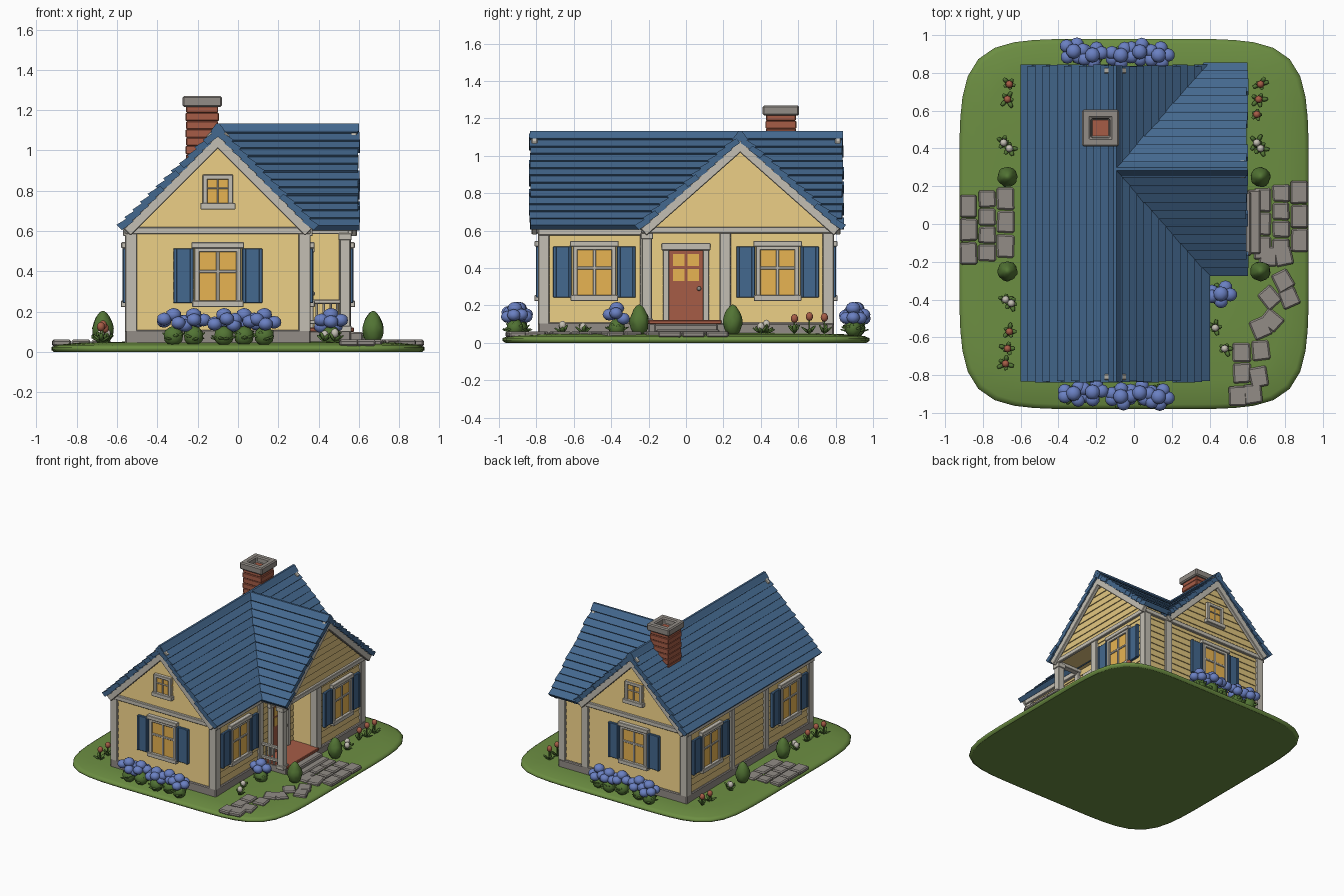
import bpy, bmesh, math, random
from mathutils import Matrix, Vector

if "Cube" in bpy.data.objects:
    bpy.data.objects.remove(bpy.data.objects["Cube"])

random.seed(4)
R = random.uniform


def mat(name, rgb):
    m = bpy.data.materials.new(name)
    m.diffuse_color = [((c / 255 + .055) / 1.055) ** 2.4 for c in rgb] + [1]
    m.use_nodes = True
    m.node_tree.nodes["Principled BSDF"].inputs["Base Color"].default_value = m.diffuse_color
    return m


BLUE = mat("slate blue", (68, 104, 142))
CREAM = mat("cream siding", (226, 198, 128))
TRIM = mat("pale trim", (196, 191, 180))
STONE = mat("grey stone", (146, 140, 134))
BRICK = mat("brick red", (166, 92, 70))
GRASS = mat("grass green", (108, 142, 66))
LEAF = mat("leaf green", (82, 116, 52))
BLOOM = mat("bloom blue", (106, 128, 194))
GLOW = mat("window yellow", (236, 184, 84))

parts = {}


def P(name, m, bevel=0):
    """Fetch or start the mesh of one named part."""
    if name not in parts:
        parts[name] = (bmesh.new(), m, bevel)
    return parts[name][0]


def loft(bm, rings, M=Matrix(), smooth=False):
    vs = [[bm.verts.new(M @ Vector(p)) for p in r] for r in rings]
    n = len(vs[0])
    for a, b in zip(vs, vs[1:]):
        for i in range(n):
            bm.faces.new((a[i], a[(i + 1) % n], b[(i + 1) % n], b[i])).smooth = smooth
    bm.faces.new(vs[0][::-1])
    bm.faces.new(vs[-1])


def rect(x0, x1, y0, y1, z, g=0):
    return [(x0 - g, y0 - g, z), (x1 + g, y0 - g, z), (x1 + g, y1 + g, z), (x0 - g, y1 + g, z)]


def box(bm, x0, x1, y0, y1, z0, z1, M=Matrix()):
    loft(bm, [rect(x0, x1, y0, y1, z0), rect(x0, x1, y0, y1, z1)], M)


def blob(bm, c, s, rot=Matrix(), sub=2):
    r = bmesh.ops.create_icosphere(bm, subdivisions=sub, radius=1,
                                   matrix=Matrix.Translation(c) @ rot @ Matrix.Diagonal((*s, 1)))
    for v in r["verts"]:
        for f in v.link_faces:
            f.smooth = True
    return r["verts"]


# lawn: rounded slab, slightly domed
def lawn_ring(s, z):
    out = []
    for i in range(72):
        a = 2 * math.pi * i / 72
        c, d = math.cos(a), math.sin(a)
        k = (abs(c) ** 6 + abs(d) ** 6) ** (-1 / 6)
        out.append((.925 * s * k * c, .98 * s * k * d, z))
    return out


loft(P("lawn", GRASS), [lawn_ring(s, z) for s, z in
     ((.985, 0), (1, .01), (1, .025), (.975, .036), (.85, .047), (.6, .052))], smooth=True)

# foundation
f = P("foundation", STONE, .006)
box(f, -.56, .36, -.79, .79, .03, .11)
box(f, .3, .56, -.2, .79, .03, .105)


# lap siding: stacked boards flaring at the lower edge
def siding(bm, z0, z1, n, shape):
    for i in range(n):
        a, b = z0 + (z1 - z0) * i / n, z0 + (z1 - z0) * (i + 1) / n
        loft(bm, [rect(*shape(a), a, .007), rect(*shape(b), b)])


w = P("wall_siding", CREAM)
siding(w, .11, .61, 10, lambda z: (-.54, .34, -.77, .77))
siding(w, .11, .61, 10, lambda z: (.3, .54, .2, .77))
g = P("gable_siding", CREAM)
siding(g, .61, 1.07, 9, lambda z: (max(-.54, -.1 - (1.08 - z)), min(.34, -.1 + 1.08 - z), -.77, .77))
siding(g, .61, 1.07, 9, lambda z: (-.05, .54, .29 - (1.08 - z) * 1.12, min(.77, .29 + (1.08 - z) * 1.12)))


# roofs: overlapping shingle courses on both slopes, with barge boards
def slope(half, side, t, h):
    n = Vector((.5, half)).normalized()
    return side * (half * t + n.x * h), 1.13 - .5 * t + n.y * h


def slab(bm, M, half, side, prof, v0, v1):
    pts = [slope(half, side, t, h) for t, h in prof]
    loft(bm, [[(u, v, z) for u, z in pts] for v in (v0, v1)], M)


def roof(bm, M, half, v0, v1, boards, n=13):
    for side in (-1, 1):
        for i in range(n):
            a, b = max(0, (i - .3) / n), (i + 1) / n
            slab(bm, M, half, side, [(a, -.014), (b, R(-.002, .003)), (b, -.035), (a, -.045)],
                 v0 + R(-.006, .006), v1 + R(-.006, .006))
        for v in boards:
            slab(P("barge_boards", TRIM, .004), M, half, side,
                 [(0, -.036), (.985, -.036), (.985, -.085), (0, -.085)], v, v + .03)
    loft(bm, [[(-.035, v, 1.098), (-.008, v, 1.134), (.008, v, 1.134), (.035, v, 1.098)] for v in (v0, v1)], M)


MAIN = Matrix.Translation((-.1, 0, 0))
CROSS = Matrix(((0, 1, 0, 0), (1, 0, 0, .29), (0, 0, 1, 0), (0, 0, 0, 1)))
roof(P("main_roof", BLUE), MAIN, .5, -.835, .84, (-.825, .797))
cr = P("cross_roof", BLUE)
roof(cr, CROSS, .565, -.1, .6, (.56,))
for s in (-1, 1):  # trim the cross roof along both valleys
    bmesh.ops.bisect_plane(cr, geom=cr.verts[:] + cr.edges[:] + cr.faces[:], plane_co=(-.13, .29, 0),
                           plane_no=(-.565, s * .5, 0), clear_outer=True)

# trim: corner posts, gable bands, eave boards
t = P("wall_trim", TRIM, .004)
for x, y in ((-.53, -.76), (-.53, .76), (.33, -.76), (.53, .76), (.53, .21), (.33, .76)):
    box(t, x - .03, x + .03, y - .03, y + .03, .1, .6)
for y in (-.21, .21):
    box(t, -.56, -.53, y - .025, y + .025, .1, .6)
box(t, .33, .36, -.245, -.195, .1, .6)
for y in (-.785, .785):
    box(t, -.56, .36, y - .012, y + .012, .585, .62)
box(t, .545, .568, -.24, .8, .585, .62)
box(t, .33, .56, .77, .795, .585, .62)
box(t, -.57, -.545, -.79, .79, .575, .62)
box(t, .345, .37, -.79, -.22, .575, .62)

# porch: floor, steps, post, beam, railing
box(P("porch_floor", BRICK, .004), .34, .575, -.2, .19, .1, .122)
st = P("porch_steps", STONE, .008)
box(st, .55, .62, -.17, .17, .04, .1)
box(st, .6, .67, -.16, .18, .04, .072)
pr = P("porch_post_and_rail", TRIM, .003)
box(pr, .505, .557, -.235, -.183, .1, .6)
box(pr, .498, .564, -.242, -.176, .1, .13)
box(pr, .498, .564, -.242, -.176, .555, .59)
box(pr, .34, .56, -.235, -.19, .585, .62)
for z in (.14, .24):
    box(pr, .35, .52, -.22, -.197, z, z + .02)
for i in range(4):
    box(pr, .385 + i * .034, .397 + i * .034, -.214, -.203, .11, .25)


# windows with frame, bars, sill and optional shutters
def place(x, y, turn):
    return Matrix.Translation((x, y, 0)) @ Matrix.Rotation(turn * math.pi / 2, 4, "Z")


def window(M, hw, z0, z1, shutters=True):
    fr, e = P("window_frames", TRIM, .003), .024
    box(P("window_panes", GLOW), -hw, hw, -.014, 0, z0, z1, M)
    for s in (-1, 1):
        box(fr, *sorted((s * hw, s * (hw - e))), -.026, 0, z0, z1, M)
    box(fr, -hw, hw, -.026, 0, z1 - e, z1, M)
    box(fr, -hw - .012, hw + .012, -.036, 0, z0 - .012, z0 + .02, M)
    zm, b = z0 + (z1 - z0) * .58, .008 if shutters else .004
    box(fr, -b, b, -.021, 0, z0, z1, M)
    box(fr, -hw, hw, -.021, 0, zm - b, zm + b, M)
    if shutters:
        box(fr, -hw - .015, hw + .015, -.034, 0, z1 - .005, z1 + .025, M)
        sh = P("shutters", BLUE, .003)
        for s in (-1, 1):
            a, c = sorted((s * (hw + .006), s * (hw + .106)))
            box(sh, a, c, -.02, 0, z0 + .008, z1 - .005, M)
            for x in (a, c - .018):
                box(sh, x, x + .018, -.027, 0, z0 + .008, z1 - .005, M)


for x, y, turn in ((-.1, -.775, 0), (-.1, .775, 2), (.345, -.49, 1), (.545, .49, 1), (-.545, .49, 3), (-.545, -.49, 3)):
    window(place(x, y, turn), .115, .235, .52)
for y, turn in ((-.775, 0), (.775, 2)):
    window(place(-.1, y, turn), .075, .72, .88, False)

# front door on the porch
D = place(.345, 0, 1)
box(P("door", BRICK, .003), -.095, .095, -.018, 0, .12, .5, D)
df = P("door_frame", TRIM, .003)
for s in (-1, 1):
    box(df, *sorted((s * .09, s * .122)), -.03, 0, .12, .53, D)
box(df, -.13, .13, -.034, 0, .495, .535, D)
for x in (-.07, .008):
    for z in (.33, .41):
        box(P("door_panes", GLOW), x, x + .062, -.022, 0, z, z + .066, D)
blob(P("door_knob", STONE), (.37, .07, .29), (.012,) * 3)

# chimney: brick courses and hollow stone cap
ch = P("chimney", BRICK, .004)
for i in range(8):
    e = .003 * (i % 2)
    box(ch, -.26 + e, -.095 - e, .425 + e, .59 - e, .9 + i * .041, .941 + i * .041)
C = (-.275, -.08, .41, .605)
loft(P("chimney_cap", STONE, .008), [rect(*C, z, o) for z, o in ((1.215, 0), (1.27, 0), (1.27, -.045), (1.225, -.05))])


# stone paths
def stone(x, y, hx, hy, rot=0):
    ring = [(sx * hx * R(.88, 1), sy * hy * R(.88, 1)) for sx, sy in ((-1, -1), (1, -1), (1, 1), (-1, 1))]
    M = Matrix.Translation((x, y, 0)) @ Matrix.Rotation(rot, 4, "Z")
    loft(P("path_stones", STONE, .008), [[(a, b, z) for a, b in ring] for z in (.03, .062)], M)


for s, ys in ((-1, -.01), (1, .02)):
    for i in range(3):
        n = 3 + (i == 1)
        for j in range(n):
            h = .19 / n
            stone(s * (.68 + i * .098), ys + .02 * (i - 1) * s - .19 + h * (2 * j + 1), .048, h)
for x, y, r in ((.79, -.17, .2), (.71, -.17, 0), (.79, -.3, .5), (.72, -.39, .7), (.82, -.39, .4), (.73, -.51, .9),
                (.67, -.55, .4), (.57, -.68, 0), (.67, -.67, .1), (.57, -.79, 0), (.66, -.81, .2), (.55, -.91, 0), (.63, -.9, .1)):
    stone(x, y, .05, .055, r)


# planting
def leaf(bm, x, y, z, a, length=.05, up=.5):
    rot = Matrix.Rotation(a, 4, "Z") @ Matrix.Rotation(-up, 4, "Y")
    blob(bm, Vector((x, y, z)) + rot @ Vector((length, 0, 0)), (length, length * .45, .006), rot, 1)


def hydrangea(x, y):
    for i in range(9):
        leaf(P("hydrangea_leaves", LEAF), x, y, .055, i * .7 + R(-.2, .2), .038, R(.2, .9))
    blob(P("hydrangea_leaves", LEAF), (x, y, .08), (.05, .045, .05))
    for i in range(5):
        a = i * 1.257 + R(-.3, .3)
        blob(P("hydrangea_blooms", BLOOM), (x + .05 * math.cos(a), y + .04 * math.sin(a), R(.125, .165)), (.037, .036, .032))
    blob(P("hydrangea_blooms", BLOOM), (x, y, .185), (.04, .04, .034))


for s in (-1, 1):
    for x in (-.32, -.22, -.07, .03, .13):
        hydrangea(x, s * (.905 + R(-.015, .01)))
hydrangea(.46, -.37)

for x in (-.67, .67):  # clipped shrubs
    for y in (-.25, .25):
        for v in blob(P("shrubs", LEAF), (x, y, .12), (.053, .053, .085), sub=3):
            k = R(.92, 1.06) * (1 - max(0, v.co.z - .12) * 3.5)
            v.co.x, v.co.y = x + (v.co.x - x) * k, y + (v.co.y - y) * k


def flower(x, y, name, m, h):
    for i in range(5):
        leaf(P("flower_leaves", LEAF), x, y, .05, i * 1.26 + R(-.3, .3), .03, R(.4, 1.1))
    box(P("flower_stems", LEAF), x - .004, x + .004, y - .004, y + .004, .04, h)
    blob(P(name, m), (x, y, h), (.02, .02, .024))


for x, y in ((-.67, .66), (-.66, .74), (-.67, -.66), (-.68, -.74), (-.66, -.57), (.66, .66), (.67, .74), (.65, .58)):
    flower(x, y, "red_flowers", BRICK, R(.11, .145))
for x, y in ((-.69, .43), (-.66, .4), (-.68, -.4), (-.65, -.42), (.65, .43), (.67, .4), (.43, -.55), (.48, -.66)):
    flower(x, y, "white_flowers", TRIM, R(.08, .1))

# turn every part into an object
for name, (bm, m, bevel) in parts.items():
    bmesh.ops.recalc_face_normals(bm, faces=bm.faces[:])
    me = bpy.data.meshes.new(name)
    bm.to_mesh(me)
    bm.free()
    me.materials.append(m)
    ob = bpy.data.objects.new(name, me)
    bpy.context.collection.objects.link(ob)
    if bevel:
        b = ob.modifiers.new("soft edges", "BEVEL")
        b.width, b.segments = bevel, 1
